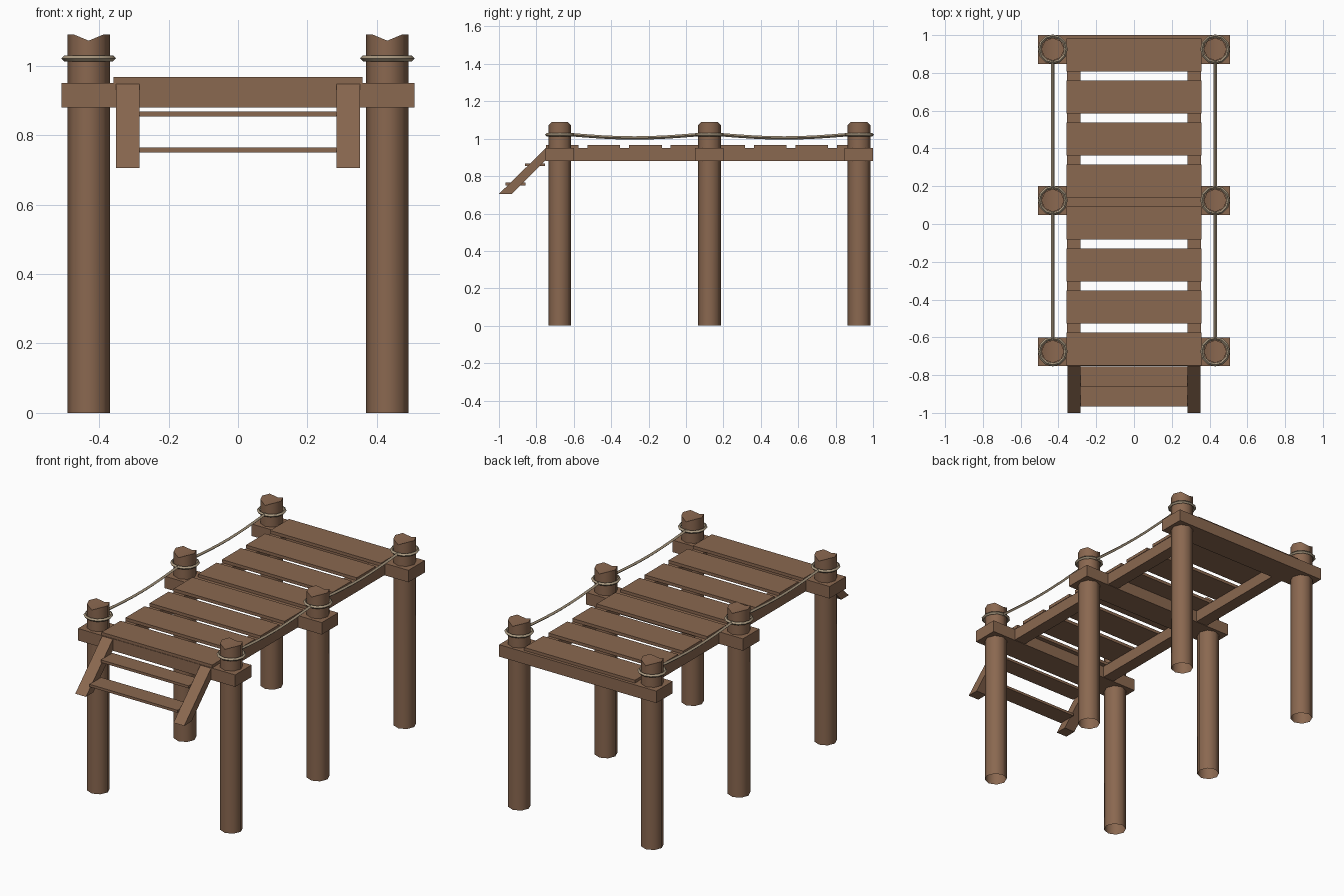
import bpy, bmesh, math
from mathutils import Vector

if "Cube" in bpy.data.objects:
    bpy.data.objects.remove(bpy.data.objects["Cube"])


def material(name, col):
    m = bpy.data.materials.new(name)
    m.diffuse_color = (*col, 1)
    m.use_nodes = True
    m.node_tree.nodes["Principled BSDF"].inputs["Base Color"].default_value = m.diffuse_color
    return m


WOOD = material("brown wood", (0.255, 0.138, 0.080))
ROPE = material("tan rope", (0.39, 0.31, 0.21))


def finish(name, bm, mat, smooth=None):
    bmesh.ops.recalc_face_normals(bm, faces=bm.faces)
    me = bpy.data.meshes.new(name)
    bm.to_mesh(me)
    bm.free()
    me.materials.append(mat)
    ob = bpy.data.objects.new(name, me)
    bpy.context.collection.objects.link(ob)
    if smooth:
        bpy.ops.object.select_all(action='DESELECT')
        ob.select_set(True)
        bpy.context.view_layer.objects.active = ob
        bpy.ops.object.shade_smooth_by_angle(angle=math.radians(smooth))
    return ob


def extrude_x(name, profile, x0, x1):
    """Prism with a (y, z) profile running from x0 to x1."""
    bm = bmesh.new()
    f = bm.faces.new([bm.verts.new((x0, y, z)) for y, z in profile])
    r = bmesh.ops.extrude_face_region(bm, geom=[f])
    for v in r["geom"]:
        if isinstance(v, bmesh.types.BMVert):
            v.co.x = x1
    return finish(name, bm, WOOD)


def box(name, x0, x1, y0, y1, z0, z1):
    return extrude_x(name, [(y0, z0), (y1, z0), (y1, z1), (y0, z1)], x0, x1)


def tube(name, path, sides, r, closed):
    """Thin rope along a path lying flat or in the y-z plane."""
    bm = bmesh.new()
    n = len(path)
    rings = []
    for i, p in enumerate(path):
        a = path[(i - 1) % n] if closed else path[max(i - 1, 0)]
        b = path[(i + 1) % n] if closed else path[min(i + 1, n - 1)]
        t = (b - a).normalized()
        side = t.cross(Vector((0, 0, 1))).normalized()
        up = side.cross(t)
        rings.append([bm.verts.new(p + r * (side * math.cos(k * math.tau / sides) + up * math.sin(k * math.tau / sides)))
                      for k in range(sides)])
    for i in range(n if closed else n - 1):
        A, B = rings[i], rings[(i + 1) % n]
        for k in range(sides):
            j = (k + 1) % sides
            bm.faces.new((A[k], A[j], B[j], B[k]))
    return finish(name, bm, ROPE, 60)


POST_Y = (-0.675, 0.125, 0.925)
POST_X = 0.43
for y in POST_Y:
    # cross beam under the planks
    box("cross_beam", -0.508, 0.508, y - 0.077, y + 0.075, 0.88, 0.95)
    for s in (-1, 1):
        # round post with a notched top, open at the ground
        bm = bmesh.new()
        low, high = [], []
        for k in range(8):
            a = k * math.tau / 8
            px, py = s * POST_X + 0.061 * math.cos(a), y + 0.061 * math.sin(a)
            low.append(bm.verts.new((px, py, 0)))
            high.append(bm.verts.new((px, py, 1.072 if k in (2, 6) else 1.09)))
        for k in range(8):
            j = (k + 1) % 8
            bm.faces.new((low[k], low[j], high[j], high[k]))
        # top folds down along the middle line
        bm.faces.new([high[k] for k in (6, 7, 0, 1, 2)])
        bm.faces.new([high[k] for k in (2, 3, 4, 5, 6)])
        finish("post", bm, WOOD, 50)
        # rope ring around the post
        ring = [Vector((s * POST_X + 0.07 * math.cos(k * math.tau / 12),
                        y + 0.07 * math.sin(k * math.tau / 12), 1.021)) for k in range(12)]
        tube("rope_ring", ring, 4, 0.009, True)

for s in (-1, 1):
    # long beams, ladder rails
    box("long_beam", s * 0.283, s * 0.355, -0.74, 0.99, 0.882, 0.949)
    extrude_x("ladder_rail", [(-0.75, 0.949), (-1.0, 0.705), (-0.932, 0.705), (-0.75, 0.885)],
              s * 0.283, s * 0.352)
    # sagging ropes between posts
    for y0, y1 in zip(POST_Y, POST_Y[1:]):
        a, b = y0 + 0.055, y1 - 0.055
        path = [Vector((s * POST_X, a + (b - a) * i / 8,
                        1.022 - 0.018 * math.sin(math.pi * i / 8))) for i in range(9)]
        tube("hand_rope", path, 4, 0.009, False)

# deck planks
for i in range(8):
    y = 0.895 - i * 0.2224
    box("plank", -0.358, 0.358, y - 0.0875, y + 0.0875, 0.949, 0.967)

# ladder steps
for y, z in ((-0.808, 0.853), (-0.912, 0.75)):
    box("step", -0.284, 0.284, y - 0.053, y + 0.053, z, z + 0.015)
